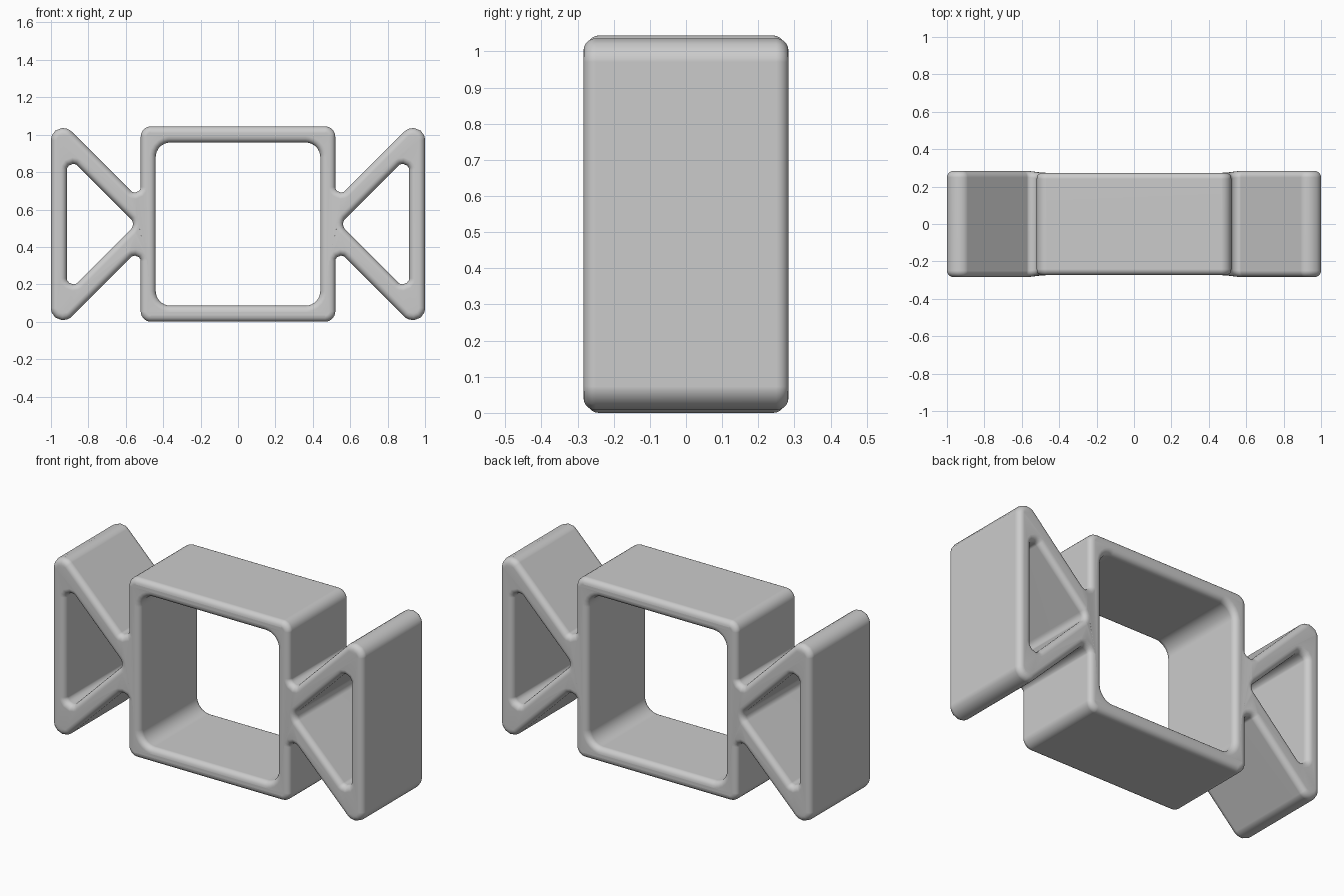
import bpy, bmesh, math
from mathutils import Vector

cube = bpy.data.objects.get("Cube")
if cube:
    bpy.data.objects.remove(cube, do_unlink=True)

MID = 0.522            # height of the centre line
B = 0.033              # radius of the rounded rims
D = B * math.sqrt(2)   # the same inset measured along a diagonal arm
DEPTH = 0.274          # half depth of the square ring


def rounded(corners, steps=7):
    """Replace each (x, z, radius) corner by a tangent arc."""
    pts = []
    n = len(corners)
    for i, (x, z, r) in enumerate(corners):
        p = Vector((x, z))
        a = (Vector(corners[i - 1][:2]) - p).normalized()
        b = (Vector(corners[(i + 1) % n][:2]) - p).normalized()
        half = a.angle(b) / 2
        centre = p + (a + b).normalized() * (r / math.sin(half))
        start = p + a * (r / math.tan(half)) - centre
        end = p + b * (r / math.tan(half)) - centre
        for k in range(steps + 1):
            t = k / steps
            arc = start.lerp(end, t).normalized() * r
            pts.append(centre + arc)
    return pts


def add_loop(curve, corners):
    pts = rounded(corners)
    spline = curve.splines.new('POLY')
    spline.points.add(len(pts) - 1)
    for sp, p in zip(spline.points, pts):
        sp.co = (p.x, p.y, 0, 1)
    spline.use_cyclic_u = True


curve = bpy.data.curves.new("candy_frame", 'CURVE')
curve.dimensions = '2D'
curve.fill_mode = 'BOTH'
curve.extrude = DEPTH - B
curve.bevel_depth = B
curve.bevel_resolution = 4

# Outer silhouette: one quadrant, mirrored to the other three
side, wing, slope = 0.52 - B, 1 - B, 0.395 + D
quad = [(side, MID - B, 0.022), (side, side - slope, 0.063),
        (wing, wing - slope, 0.032)]
right = quad + [(x, -z, r) for x, z, r in reversed(quad)]
left = [(-x, -z, r) for x, z, r in right]
add_loop(curve, right + left)

# Square opening
hx, hz = 0.44 + B, 0.436 + B
add_loop(curve, [(sx * hx, sz * hz, 0.11)
                 for sx, sz in ((1, 1), (1, -1), (-1, -1), (-1, 1))])

# Triangular openings in the two wings
tip, back = 0.545 - D, 0.915 + B
for s in (1, -1):
    add_loop(curve, [(s * tip, 0, 0.073), (s * back, back - tip, 0.066),
                     (s * back, tip - back, 0.066)])

frame = bpy.data.objects.new("candy_frame", curve)
bpy.context.collection.objects.link(frame)
bpy.ops.object.select_all(action='DESELECT')
frame.select_set(True)
bpy.context.view_layer.objects.active = frame
bpy.ops.object.convert(target='MESH')
frame = bpy.context.view_layer.objects.active

# Weld, stand upright and make the wings slightly deeper than the ring
bm = bmesh.new()
bm.from_mesh(frame.data)
bmesh.ops.remove_doubles(bm, verts=bm.verts, dist=0.0002)
for v in bm.verts:
    x, z, y = v.co
    t = min(max((abs(x) - 0.5) / 0.06, 0), 1)
    v.co = (x, -y * (1 + 0.035 * t), z + MID)
bmesh.ops.recalc_face_normals(bm, faces=bm.faces)
bm.to_mesh(frame.data)
bm.free()

grey = bpy.data.materials.new("plain_grey")
grey.use_nodes = True
colour = (0.6, 0.6, 0.6, 1)
grey.diffuse_color = colour
grey.node_tree.nodes["Principled BSDF"].inputs["Base Color"].default_value = colour
frame.data.materials.clear()
frame.data.materials.append(grey)

bpy.ops.object.shade_smooth_by_angle(angle=math.radians(40))
normals = frame.modifiers.new("even_shading", 'WEIGHTED_NORMAL')
normals.keep_sharp = True
